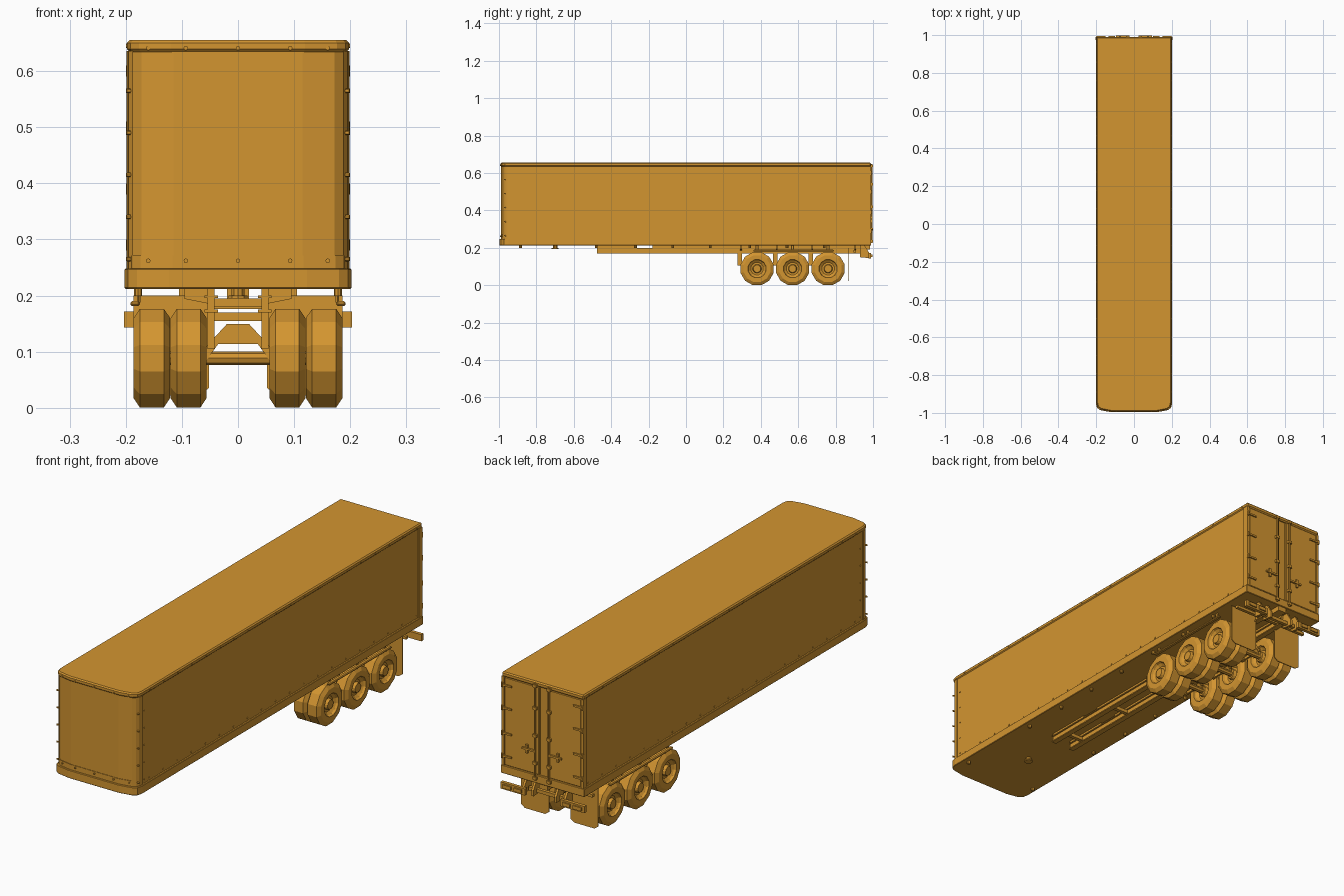
import bpy, bmesh, math
from mathutils import Matrix, Vector

cube = bpy.data.objects.get("Cube")
if cube:
    bpy.data.objects.remove(cube, do_unlink=True)

paint = bpy.data.materials.new("amber_paint")
paint.use_nodes = True
paint.diffuse_color = (0.65, 0.30, 0.03, 1)
paint.node_tree.nodes["Principled BSDF"].inputs["Base Color"].default_value = (0.65, 0.30, 0.03, 1)
SIDES = (-1, 1)


def make(name, build, bevel=0):
    """Create one object; build(bm) fills its mesh."""
    bm = bmesh.new()
    build(bm)
    bmesh.ops.recalc_face_normals(bm, faces=bm.faces)
    mesh = bpy.data.meshes.new(name)
    bm.to_mesh(mesh)
    bm.free()
    mesh.materials.append(paint)
    obj = bpy.data.objects.new(name, mesh)
    bpy.context.collection.objects.link(obj)
    if bevel:
        mod = obj.modifiers.new("edge", "BEVEL")
        mod.width, mod.segments, mod.limit_method = bevel, 1, "ANGLE"
        mod.angle_limit = math.radians(50)
    return obj


def box(bm, x, y, z):
    """Box spanning three (low, high) ranges."""
    size = [abs(r[1] - r[0]) for r in (x, y, z)]
    mid = Vector([(r[0] + r[1]) / 2 for r in (x, y, z)])
    bmesh.ops.create_cube(bm, size=1, matrix=Matrix.Translation(mid) @ Matrix.Diagonal((*size, 1)))


def pair(bm, x, y, z):
    for s in SIDES:
        box(bm, (s * x[0], s * x[1]), y, z)


def rod(bm, a, b, r, sides=8):
    a, b = Vector(a), Vector(b)
    turn = (b - a).to_track_quat("Z", "Y").to_matrix().to_4x4()
    bmesh.ops.create_cone(bm, cap_ends=True, segments=sides, radius1=r, radius2=r,
                          depth=(b - a).length, matrix=Matrix.Translation((a + b) / 2) @ turn)


def prism(bm, points, shift):
    face = bm.faces.new([bm.verts.new(p) for p in points])
    out = bmesh.ops.extrude_face_region(bm, geom=[face])["geom"]
    bmesh.ops.translate(bm, vec=shift, verts=[v for v in out if isinstance(v, bmesh.types.BMVert)])


def outline(bm, grow, z0, z1, back=0.98):
    """Trailer footprint with a bowed front, grown outwards."""
    half = [(0.115, -0.988), (0.172, -0.977), (0.188, -0.965), (0.194, -0.94)]
    pts = [(x + grow, y - grow) for x, y in half] + [(0.194 + grow, back)]
    ring = pts + [(-x, y) for x, y in reversed(pts)]
    prism(bm, [(x, y, z0) for x, y in ring], (0, 0, z1 - z0))


# Cargo box with its surrounding rails
make("cargo_box", lambda bm: outline(bm, 0, 0.22, 0.65))
make("floor_skirt", lambda bm: outline(bm, 0.008, 0.212, 0.248, 0.99), 0.002)
make("lower_rail", lambda bm: outline(bm, 0.002, 0.247, 0.271, -0.94))
make("roof_rail", lambda bm: outline(bm, 0.004, 0.634, 0.655, 0.99), 0.005)


def corner_posts(bm):
    for s in SIDES:
        prism(bm, [(s * x, y, 0.248) for x, y in
                   ((0.187, -0.971), (0.194, -0.96), (0.199, -0.94), (0.187, -0.94))], (0, 0, 0.388))
    pair(bm, (0.188, 0.196), (-0.945, -0.955), (0.248, 0.636))
    pair(bm, (0.186, 0.198), (0.965, 0.99), (0.248, 0.636))


make("corner_posts", corner_posts)


def rivets(bm):
    for s in SIDES:
        for i in range(20):
            y = -0.89 + i * 0.097
            for z, x in ((0.645, 0.198), (0.259, 0.194)):
                rod(bm, (s * (x - 0.003), y, z), (s * (x + 0.002), y, z), 0.004, 6)
        for i in range(5):
            z = 0.265 + i * 0.075
            rod(bm, (s * 0.192, -0.965, z), (s * 0.199, -0.967, z), 0.004, 6)
            rod(bm, (s * 0.19, -0.925, z), (s * 0.197, -0.925, z), 0.003, 6)
    for x in (-0.16, -0.093, 0, 0.093, 0.16):
        y = -0.991 + max(0, abs(x) - 0.115) * 0.19
        for z in (0.262, 0.641):
            rod(bm, (x, y + 0.004, z), (x, y - 0.004, z), 0.004, 8)


make("rivets", rivets)


# Rear doors with lock rods, levers and hinges
def doors(bm):
    pair(bm, (0.018, 0.184), (0.975, 0.988), (0.25, 0.633))


make("rear_doors", doors, 0.002)


def lock_rods(bm):
    for s in SIDES:
        x = s * 0.034
        rod(bm, (x, 0.993, 0.225), (x, 0.993, 0.648), 0.004)
        for z in (0.235, 0.30, 0.42, 0.54, 0.638):
            box(bm, (x - 0.009, x + 0.009), (0.985, 0.999), (z - 0.006, z + 0.006))
        box(bm, (x, s * 0.095), (0.99, 0.998), (0.348, 0.356))
        box(bm, (s * 0.07, s * 0.08), (0.985, 0.996), (0.333, 0.37))


make("lock_rods", lock_rods)


def hinges(bm):
    for s in SIDES:
        for z in (0.29, 0.39, 0.50, 0.60):
            box(bm, (s * 0.15, s * 0.196), (0.986, 0.994), (z - 0.004, z + 0.004))
            rod(bm, (s * 0.195, 0.991, z - 0.01), (s * 0.195, 0.991, z + 0.01), 0.005)


make("door_hinges", hinges)


# Chassis rails, crossmembers and underside fittings
def chassis(bm):
    pair(bm, (0.042, 0.054), (-0.475, 0.93), (0.172, 0.2))
    pair(bm, (0.036, 0.060), (-0.475, 0.93), (0.170, 0.175))
    pair(bm, (0.036, 0.060), (-0.475, 0.93), (0.196, 0.2))
    pair(bm, (0.042, 0.054), (-0.475, -0.27), (0.198, 0.213))
    pair(bm, (0.042, 0.054), (-0.18, 0.93), (0.198, 0.213))


make("chassis_rails", chassis)


def crossmembers(bm):
    for y in (-0.4, -0.1, 0.2, 0.475, 0.665, 0.9):
        box(bm, (-0.05, 0.05), (y - 0.008, y + 0.008), (0.18, 0.195))
    for y in (0.29, 0.48, 0.67, 0.9):
        for s in SIDES:
            prism(bm, [(s * 0.05, y, 0.185), (s * 0.095, y, 0.194), (s * 0.095, y, 0.213),
                       (s * 0.05, y, 0.213)], (0, 0.01, 0))
    box(bm, (-0.185, 0.185), (0.895, 0.91), (0.176, 0.188))


make("crossmembers", crossmembers)


def fittings(bm):
    rod(bm, (0, -0.7, 0.195), (0, -0.7, 0.215), 0.012, 10)
    rod(bm, (0, -0.7, 0.195), (0, -0.7, 0.2), 0.018, 10)
    for s in SIDES:
        for y in (-0.885, -0.48, -0.27, -0.07, 0.13, 0.34, 0.54, 0.74):
            rod(bm, (s * 0.178, y, 0.199), (s * 0.178, y, 0.214), 0.007)


make("underside_fittings", fittings)


def side_rails(bm):
    pair(bm, (0.175, 0.192), (0.36, 0.79), (0.181, 0.19))
    for y in (0.38, 0.57, 0.76):
        pair(bm, (0.174, 0.18), (y - 0.008, y + 0.008), (0.185, 0.215))


make("wheel_side_rails", side_rails, 0.003)

# Running gear
AXLES = (0.38, 0.57, 0.76)
HUB_Z = 0.0885


def tyre_ring(bm, x_in, x_out, y):
    """Lathed twelve-sided tyre and dished rim about the x axis."""
    w = x_out - x_in
    profile = [(0.05, 0.02), (0.04, 0.046), (0, 0.05), (0, 0.074), (0.17, 0.091), (0.83, 0.091),
               (1, 0.074), (1, 0.05), (0.86, 0.046), (0.72, 0.034), (0.72, 0.024), (0.92, 0.02),
               (0.92, 0.01)]
    rings = []
    for t, r in profile:
        angles = [math.radians(30 * k + 15) for k in range(12)]
        rings.append([bm.verts.new((x_in + t * w, y + r * math.sin(a), HUB_Z + r * math.cos(a)))
                      for a in angles])
    for a, b in zip(rings, rings[1:]):
        for k in range(12):
            bm.faces.new((a[k], a[k - 1], b[k - 1], b[k]))
    bm.faces.new(rings[0])
    bm.faces.new(rings[-1])


for i, y in enumerate(AXLES):
    for s, side in ((-1, "right"), (1, "left")):
        make(f"outer_wheel_{side}_{i + 1}", lambda bm: tyre_ring(bm, s * 0.121, s * 0.186, y))
        make(f"inner_wheel_{side}_{i + 1}", lambda bm: tyre_ring(bm, s * 0.120, s * 0.056, y))


def axles(bm):
    for y in AXLES:
        rod(bm, (-0.17, y, HUB_Z), (0.17, y, HUB_Z), 0.012)
        prism(bm, [(x, y - 0.012, z) for x, z in
                   ((-0.056, 0.085), (-0.035, 0.114), (0.035, 0.114), (0.056, 0.085),
                    (0.056, 0.11), (0.02, 0.149), (-0.02, 0.149), (-0.056, 0.11))], (0, 0.024, 0))


make("axles", axles)


def hangers(bm):
    for y in AXLES:
        pair(bm, (0.042, 0.054), (y - 0.105, y - 0.08), (0.105, 0.175))
        pair(bm, (0.044, 0.052), (y - 0.09, y + 0.02), (0.105, 0.117))


make("suspension_hangers", hangers)


# Mudflaps and rear bumper boards on stays
def mudflaps(bm):
    for s in SIDES:
        prism(bm, [(s * x, 0.868, z) for x, z in
                   ((0.052, 0.2), (0.052, 0.035), (0.07, 0.022), (0.168, 0.022),
                    (0.186, 0.035), (0.186, 0.2))], (0, 0.004, 0))


make("mudflaps", mudflaps)


def bumper(bm):
    pair(bm, (0.085, 0.203), (0.975, 0.99), (0.143, 0.172))
    pair(bm, (0.10, 0.135), (0.989, 0.996), (0.15, 0.165))
    pair(bm, (0.15, 0.19), (0.989, 0.996), (0.15, 0.165))
    for s in SIDES:
        for x in (0.05, 0.095):
            prism(bm, [(s * x, y, z) for y, z in
                       ((0.93, 0.213), (0.93, 0.15), (0.98, 0.145), (0.98, 0.172), (0.955, 0.213))],
                  (s * 0.01, 0, 0))
    box(bm, (-0.09, 0.09), (0.945, 0.96), (0.155, 0.17))
    box(bm, (-0.02, 0.02), (0.93, 0.985), (0.19, 0.213))


make("rear_bumper", bumper)
